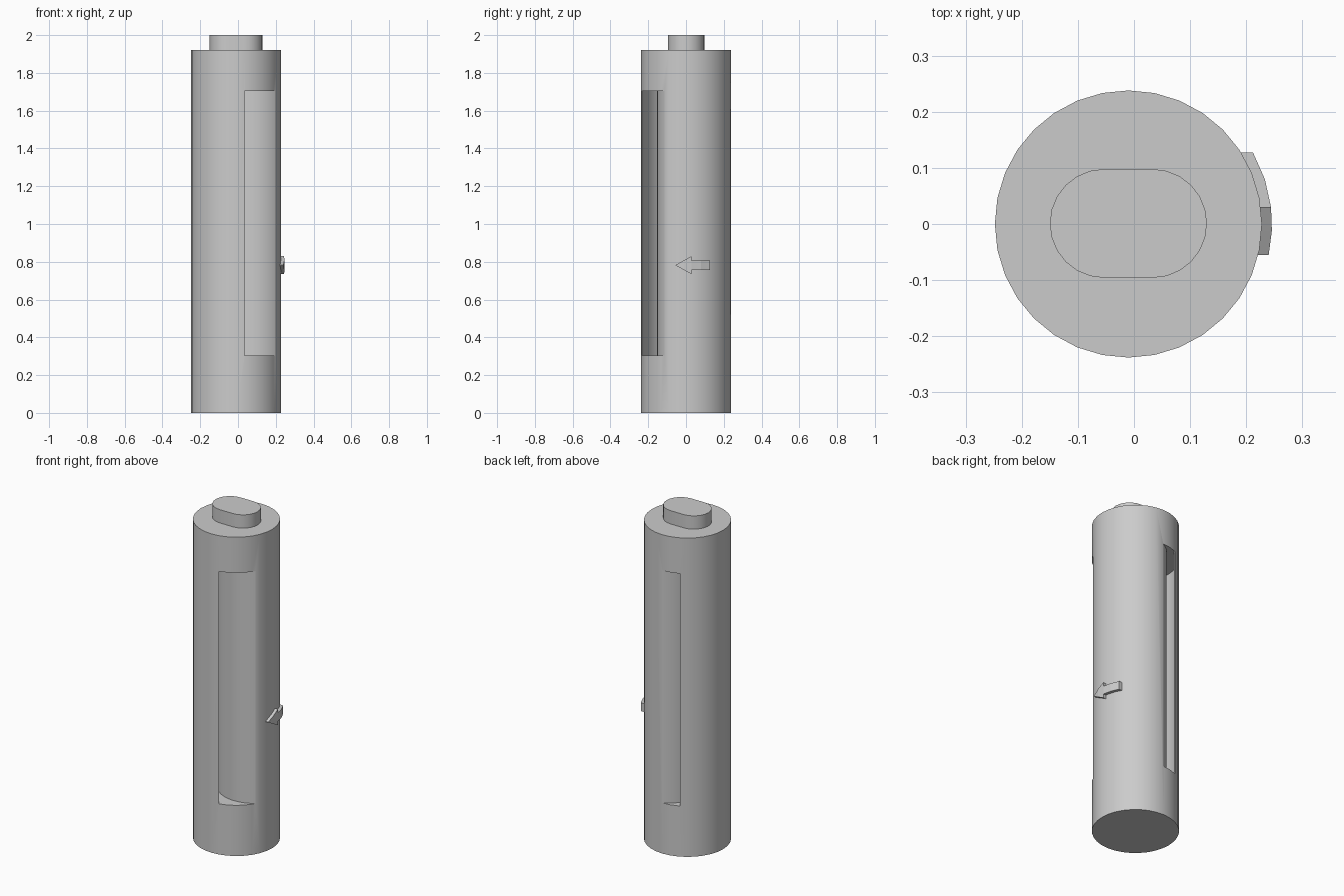
import bpy, bmesh
from math import sin, cos, radians, sqrt

if "Cube" in bpy.data.objects:
    bpy.data.objects.remove(bpy.data.objects["Cube"])

CX, R = -0.01, 0.238          # axis offset and radius of the column


def prism(name, pts, z0, z1):
    """Extrude a closed xy outline between two heights."""
    bm = bmesh.new()
    low = [bm.verts.new((x + CX, y, z0)) for x, y in pts]
    high = [bm.verts.new((x + CX, y, z1)) for x, y in pts]
    n = len(pts)
    bm.faces.new(low[::-1])
    bm.faces.new(high)
    for i in range(n):
        j = (i + 1) % n
        bm.faces.new((low[i], low[j], high[j], high[i]))
    return finish(name, bm)


def finish(name, bm):
    bmesh.ops.recalc_face_normals(bm, faces=bm.faces)
    me = bpy.data.meshes.new(name)
    bm.to_mesh(me)
    bm.free()
    ob = bpy.data.objects.new(name, me)
    bpy.context.collection.objects.link(ob)
    return ob


def arc(cx, cy, r, a0, a1, n):
    angles = [radians(a0 + (a1 - a0) * i / n) for i in range(n + 1)]
    return [(cx + r * cos(a), cy + r * sin(a)) for a in angles]


def smooth(ob):
    bpy.ops.object.select_all(action='DESELECT')
    ob.select_set(True)
    bpy.context.view_layer.objects.active = ob
    bpy.ops.object.shade_smooth_by_angle(angle=radians(30))


# Main column
column = prism("column", arc(0, 0, R, 0, 348.75, 31), 0, 1.92)

# Channel: curved core on the right, thin wall on the left, open front and back
channel = (arc(0.088, 0.052, 0.205, -46, -252, 24)
           + arc(0, 0, 0.26, 88, 115, 3)
           + arc(0, 0, 0.233, 115, 281, 18)
           + arc(0, 0, 0.26, 281, 335, 5))
cutter = prism("channel_cutter", channel, 0.305, 1.705)
cutter.hide_render = True
mod = column.modifiers.new("channel", 'BOOLEAN')
mod.operation = 'DIFFERENCE'
mod.solver = 'EXACT'
mod.object = cutter
bpy.context.view_layer.objects.active = column
bpy.ops.object.modifier_apply(modifier=mod.name)
bpy.data.objects.remove(cutter)
smooth(column)

# Rounded oblong knob on top
knob = prism("top_knob", arc(0.043, 0.001, 0.097, -90, 90, 12)
             + arc(-0.043, 0.001, 0.097, 90, 270, 12), 1.92, 2.0)
smooth(knob)

# Raised direction arrow wrapped on the right side: (y, half height) columns
cols = [(-0.055, 0.001), (-0.012, 0.025), (0.03, 0.048),
        (0.03, 0.025), (0.08, 0.025), (0.127, 0.025)]
outline = [(y, 0.782 - h) for y, h in cols] + [(y, 0.782 + h) for y, h in cols[::-1]]
bm = bmesh.new()
inner, outer = ([bm.verts.new((CX + sqrt(r * r - y * y), y, z)) for y, z in outline]
                for r in (0.234, 0.256))
n = len(outline)
for i in range(n):
    j = (i + 1) % n
    bm.faces.new((inner[i], inner[j], outer[j], outer[i]))
for ring in (inner, outer):
    for i in (0, 1, 3, 4):
        bm.faces.new((ring[i], ring[i + 1], ring[n - 2 - i], ring[n - 1 - i]))
finish("direction_arrow", bm)
